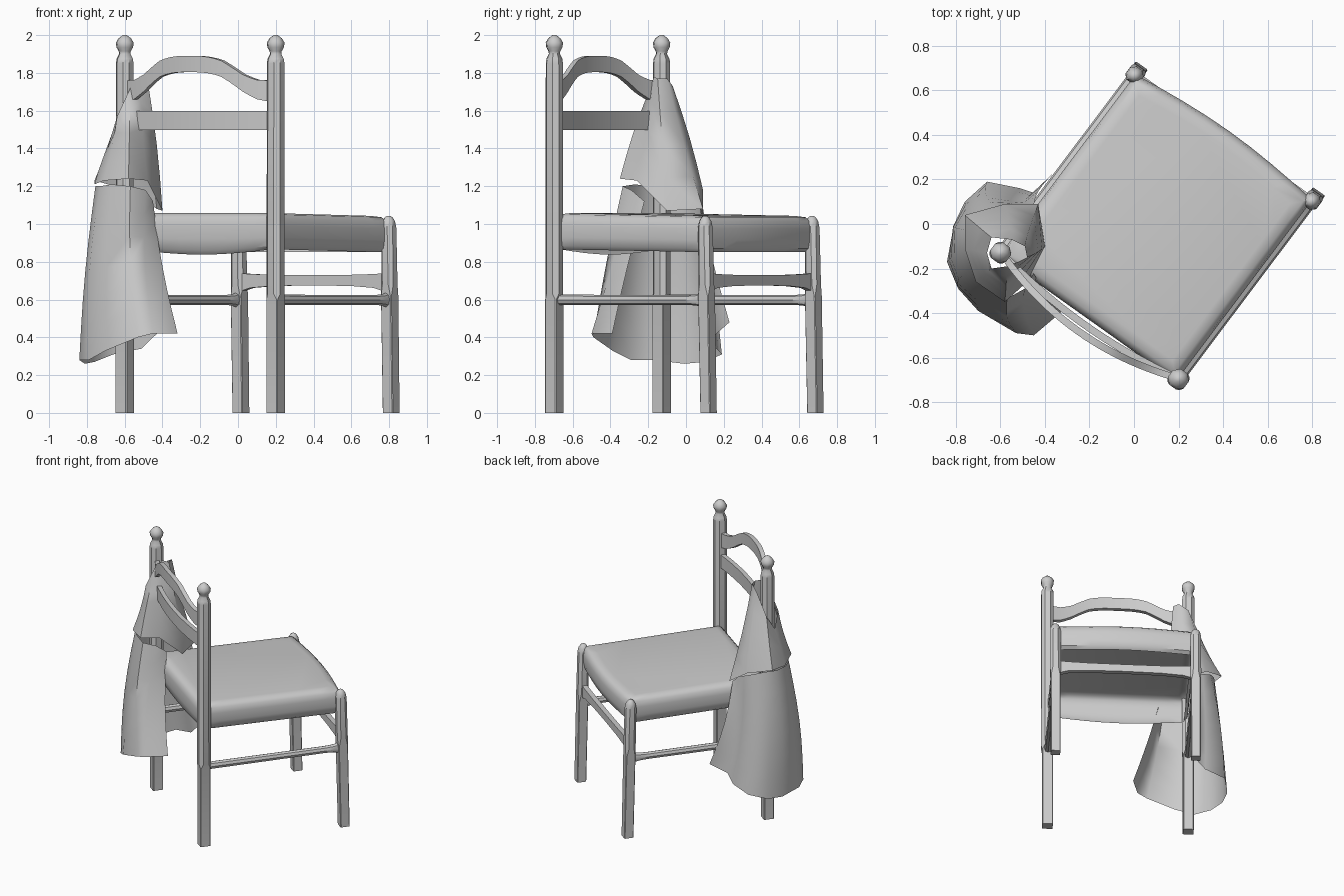
import bpy, bmesh, math
from mathutils import Matrix, Vector

if "Cube" in bpy.data.objects:
    bpy.data.objects.remove(bpy.data.objects["Cube"])

# Chair frame: u = across the back, v = from back to front, slightly skewed
SKEW = Matrix.Identity(4)
SKEW[0][1] = 0.027
FRAME = (Matrix.Translation((-0.2, -0.413, 0))
         @ Matrix.Rotation(math.radians(-35.4), 4, 'Z') @ SKEW)


def loft(name, rings, closed=True, cap_start=True, cap_end=True, matrix=FRAME, angle=40):
    """Skin a list of equal-length point rings into one object."""
    bm = bmesh.new()
    rows = [[bm.verts.new(matrix @ Vector(p)) for p in r] for r in rings]
    n = len(rows[0])
    for a, b in zip(rows, rows[1:]):
        for i in range(n if closed else n - 1):
            j = (i + 1) % n
            bm.faces.new((a[i], a[j], b[j], b[i]))
    if cap_start:
        bm.faces.new(rows[0][::-1])
    if cap_end:
        bm.faces.new(rows[-1])
    bmesh.ops.recalc_face_normals(bm, faces=bm.faces)
    me = bpy.data.meshes.new(name)
    bm.to_mesh(me)
    bm.free()
    ob = bpy.data.objects.new(name, me)
    bpy.context.collection.objects.link(ob)
    bpy.ops.object.select_all(action='DESELECT')
    ob.select_set(True)
    bpy.context.view_layer.objects.active = ob
    bpy.ops.object.shade_smooth_by_angle(angle=math.radians(angle))
    return ob


def octagon(u, v, z, h, c):
    """Square of half size h with corners cut by fraction c (0.58 = regular octagon)."""
    k = h * (1 - c)
    pts = [(h, -k), (h, k), (k, h), (-k, h), (-h, k), (-h, -k), (-k, -h), (k, -h)]
    return [(u + a, v + b, z) for a, b in pts]


def rect(u, v, z0, z1, t):
    return [(u, v - t, z0), (u, v + t, z0), (u, v + t, z1), (u, v - t, z1)]


def sample(table, x):
    """Piecewise-linear lookup in rows of (x, value, ...)."""
    for a, b in zip(table, table[1:]):
        if x <= b[0]:
            f = (x - a[0]) / (b[0] - a[0])
            return [p + (q - p) * f for p, q in zip(a[1:], b[1:])]
    return list(table[-1][1:])


# Back posts (square foot, turned upper part, ball finial) and front legs
POST = [(0, .037, .12), (.60, .037, .12), (.63, .044, .55), (1.85, .043, .55),
        (1.875, .040, .58), (1.90, .028, .58), (1.915, .030, .58), (1.935, .041, .58),
        (1.96, .044, .58), (1.983, .031, .58), (2.0, .010, .58)]
LEG = [(0, .033, .12), (.62, .034, .12), (.68, .038, .5), (.98, .037, .55),
       (1.015, .031, .58), (1.035, .020, .58), (1.043, .008, .58)]
for side, s in (("left", -1), ("right", 1)):
    loft(side + "_back_post", [octagon(s * .49, 0, z, h, c) for z, h, c in POST])
    loft(side + "_front_leg", [octagon(s * .488, 1.02 - .022 * z, z, h, c) for z, h, c in LEG])
    # Side stretcher, flared where it meets the front leg
    bar = []
    for v, r in ((.02, .028), (.88, .026), (.94, .030), (.99, .042)):
        bar.append([(s * .487 + .026 * math.cos(k * math.pi / 4), v,
                     .598 + r * math.sin(k * math.pi / 4)) for k in range(8)])
    loft(side + "_stretcher", bar)

# Front stretcher
FRONT = [(0, .675, .73), (.25, .672, .731), (.40, .662, .735), (.48, .64, .74)]
us = [-.48, -.44, -.40, -.25, 0, .25, .40, .44, .48]
loft("front_stretcher", [rect(u, 1.0, *sample(FRONT, abs(u)), .018) for u in us])

# Back slats, bowed backwards
UPPER = [(0, 1.805, 1.89), (.10, 1.802, 1.888), (.19, 1.785, 1.87), (.26, 1.745, 1.83),
         (.33, 1.695, 1.785), (.40, 1.66, 1.762), (.48, 1.645, 1.76)]
us = [i * .48 / 12 for i in range(-12, 13)]
loft("upper_back_slat", [rect(u, -.085 * (1 - (u / .48) ** 2), *sample(UPPER, abs(u)), .016)
                         for u in us])
loft("lower_back_slat", [rect(u, -.045 * (1 - (u / .48) ** 2), 1.497, 1.597, .016)
                         for u in us])


# Padded seat shell, open underneath
def seat_ring(inset, z, sag):
    n, ring = 8, []
    h, b, f = .487 - inset, -.015 + inset, 1.005 - inset
    for i in range(n):
        t = i / n
        ring.append((-h + 2 * h * t, b, z - sag * math.sin(math.pi * t)))
    for i in range(n):
        ring.append((h, b + (f - b) * i / n, z - .015 * i / n))
    for i in range(n):
        t = i / n
        ring.append((h - 2 * h * t, f + .035 * math.sin(math.pi * t), z - .015))
    for i in range(n):
        ring.append((-h, f + (b - f) * i / n, z - .015 * (1 - i / n)))
    return ring


PAD = [(.03, .866, .028), (.008, .885, .024), (0, .93, .01), (0, .99, 0), (.008, 1.03, 0),
       (.03, 1.051, 0), (.07, 1.058, 0)]
loft("seat", [seat_ring(*p) for p in PAD], cap_start=False)

# Garment hanging on the left back post: upper part draped from the slat end
WORLD = Matrix.Identity(4)
collar = [(-.66, -.13, 1.46), (-.64, -.20, 1.57), (-.57, -.19, 1.72), (-.52, -.17, 1.78),
          (-.48, -.15, 1.77), (-.49, -.10, 1.77), (-.55, -.07, 1.73), (-.64, -.06, 1.57)]
cape_hem = [(-.76, -.11, 1.21), (-.71, -.26, 1.23), (-.58, -.35, 1.24), (-.48, -.26, 1.23),
            (-.40, -.10, 1.07), (-.43, .09, 1.08), (-.58, .09, 1.18), (-.76, .04, 1.23)]


def blend(a, b, t, bulge=0.0, fold=0.0):
    """In-between row of two edge loops, with a sideways bulge and alternating folds."""
    row = []
    for i, (p, q) in enumerate(zip(a, b)):
        v = Vector(p).lerp(Vector(q), t)
        out = Vector((v.x + .58, v.y + .13, 0))
        out.normalize()
        w = math.sin(math.pi * t)
        row.append(v + out * w * fold * (-1) ** i + Vector((-bulge * w, 0, 0)))
    return row


loft("garment_top", [blend(collar, cape_hem, t, 0, .010) for t in (0, .25, .5, .75, 1)],
     cap_start=False, cap_end=False, matrix=WORLD, angle=60)

# Garment skirt: open sheet wrapping round the corner of the seat
waist = [(-.45, -.22, 1.12), (-.49, -.29, 1.18), (-.57, -.335, 1.20), (-.67, -.27, 1.21),
         (-.73, -.20, 1.20), (-.755, -.12, 1.20), (-.745, -.03, 1.20), (-.70, .03, 1.20),
         (-.63, .075, 1.18), (-.55, .085, 1.15), (-.49, .07, 1.12), (-.45, .08, 1.08)]
hem = [(-.32, -.39, .42), (-.45, -.50, .42), (-.53, -.49, .40), (-.70, -.39, .33),
       (-.79, -.29, .28), (-.84, -.17, .28), (-.81, -.01, .26), (-.76, .10, .27),
       (-.66, .19, .31), (-.51, .16, .34), (-.45, .14, .40), (-.36, .23, .48)]
loft("garment_skirt", [blend(waist, hem, t, .02, .008) for t in (0, .17, .33, .5, .67, .83, 1)],
     closed=False, cap_start=False, cap_end=False, matrix=WORLD, angle=60)
